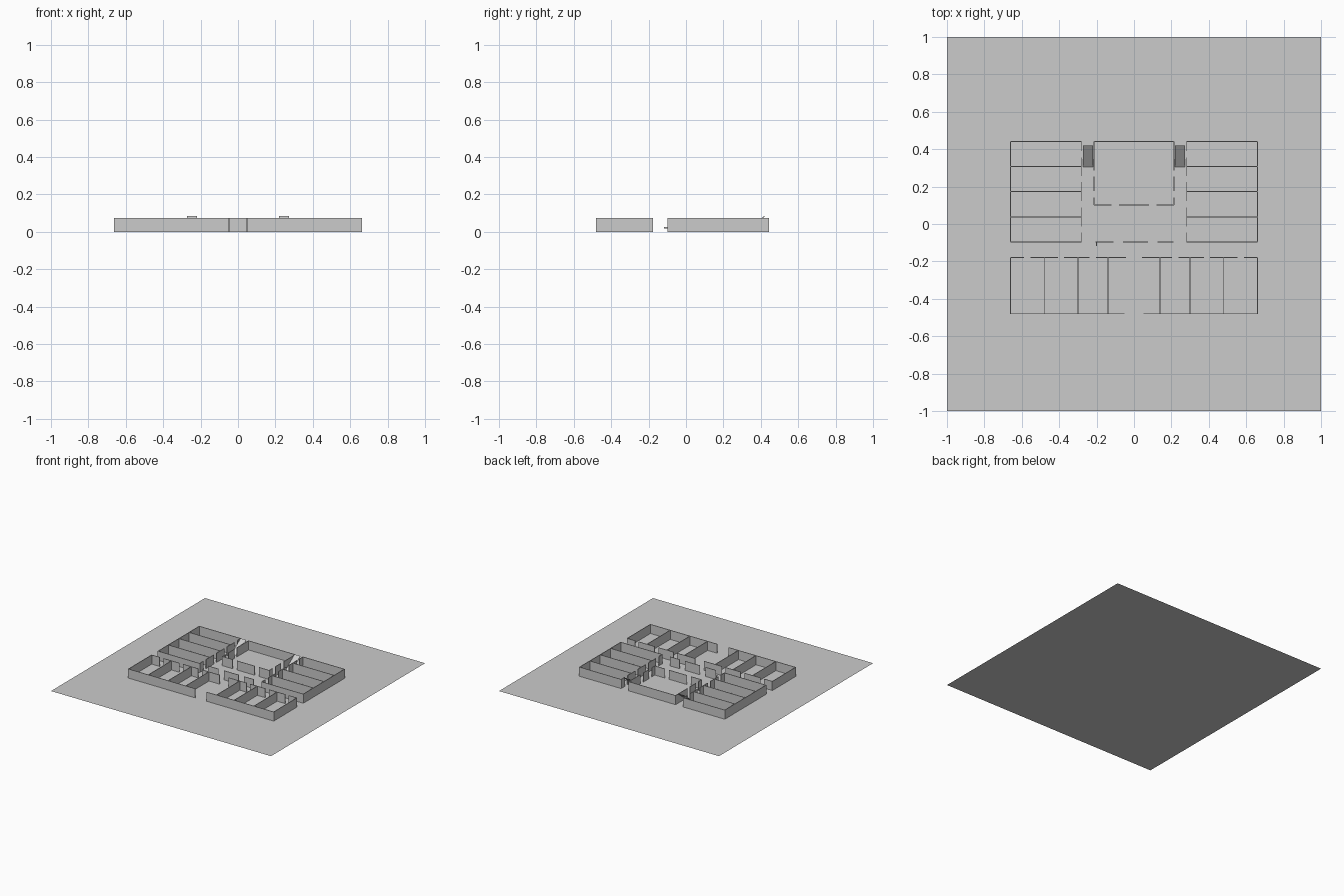
import bpy, bmesh

if "Cube" in bpy.data.objects:
    bpy.data.objects.remove(bpy.data.objects["Cube"])

H, T = 0.075, 0.005   # wall height and thickness


def finish(name, bm):
    bmesh.ops.recalc_face_normals(bm, faces=bm.faces)
    me = bpy.data.meshes.new(name)
    bm.to_mesh(me)
    bm.free()
    ob = bpy.data.objects.new(name, me)
    bpy.context.collection.objects.link(ob)
    return ob


def box(bm, x0, x1, y0, y1, z0=0.0, z1=H):
    vs = bmesh.ops.create_cube(bm, size=1)['verts']
    for v in vs:
        v.co.x = x0 if v.co.x < 0 else x1
        v.co.y = y0 if v.co.y < 0 else y1
        v.co.z = z0 if v.co.z < 0 else z1


def wall(bm, axis, at, a, b, doors=(), gap=0.034):
    """Straight wall along an axis, split at door centres."""
    start = a
    for d in list(doors) + [None]:
        end = b if d is None else d - gap / 2
        if axis == 'x':
            box(bm, start, end, at - T / 2, at + T / 2)
        else:
            box(bm, at - T / 2, at + T / 2, start, end)
        if d is not None:
            start = d + gap / 2


# ground sheet
bm = bmesh.new()
bmesh.ops.create_grid(bm, x_segments=1, y_segments=1, size=1)
finish("ground_sheet", bm)

# side wings: four rooms each, doors to the inner corridor
rows = [-0.096, 0.037, 0.174, 0.307, 0.44]
for side, s in (("left", -1), ("right", 1)):
    bm = bmesh.new()
    lo, hi = sorted((s * 0.66, s * 0.282))
    for y in rows:
        wall(bm, 'x', y, lo, hi)
    wall(bm, 'y', s * 0.66, rows[0], rows[-1])
    mids = [(a + b) / 2 for a, b in zip(rows, rows[1:])]
    wall(bm, 'y', s * 0.282, rows[0], rows[-1], mids)
    finish(side + "_wing_walls", bm)

    # front rooms, with doors in the rear wall
    bm = bmesh.new()
    lo, hi = sorted((s * 0.66, s * 0.052))
    wall(bm, 'x', -0.48, lo, hi)
    lo, hi = sorted((s * 0.66, s * 0.042))
    wall(bm, 'x', -0.178, lo, hi, sorted(s * d for d in (0.57, 0.39, 0.22)))
    for x in (0.14, 0.30, 0.48, 0.66):
        wall(bm, 'y', s * x, -0.48, -0.178)
    finish(side + "_front_rooms", bm)

    # stair ramp beside the hall
    bm = bmesh.new()
    pts = [(0.305, 0.0), (0.42, 0.086), (0.42, 0.080), (0.313, 0.0)]
    f = bm.faces.new([bm.verts.new((s * 0.272, y, z)) for y, z in pts])
    ext = bmesh.ops.extrude_face_region(bm, geom=[f])
    for v in ext['geom']:
        if isinstance(v, bmesh.types.BMVert):
            v.co.x = s * 0.220
    finish(side + "_stair_ramp", bm)

# central hall walls
bm = bmesh.new()
wall(bm, 'x', 0.44, -0.215, 0.215)
wall(bm, 'x', 0.101, -0.213, 0.213, (-0.10, 0.10), 0.04)
for s in (-1, 1):
    wall(bm, 'y', s * 0.213, 0.101, 0.44, (0.16, 0.27))
finish("hall_walls", bm)

# courtyard screen with a small handle
bm = bmesh.new()
wall(bm, 'x', -0.096, -0.205, 0.21, (-0.085, 0.10), 0.05)
finish("courtyard_screen", bm)
bm = bmesh.new()
box(bm, -0.204, -0.198, -0.117, -0.096, 0.018, 0.026)
finish("screen_handle", bm)
